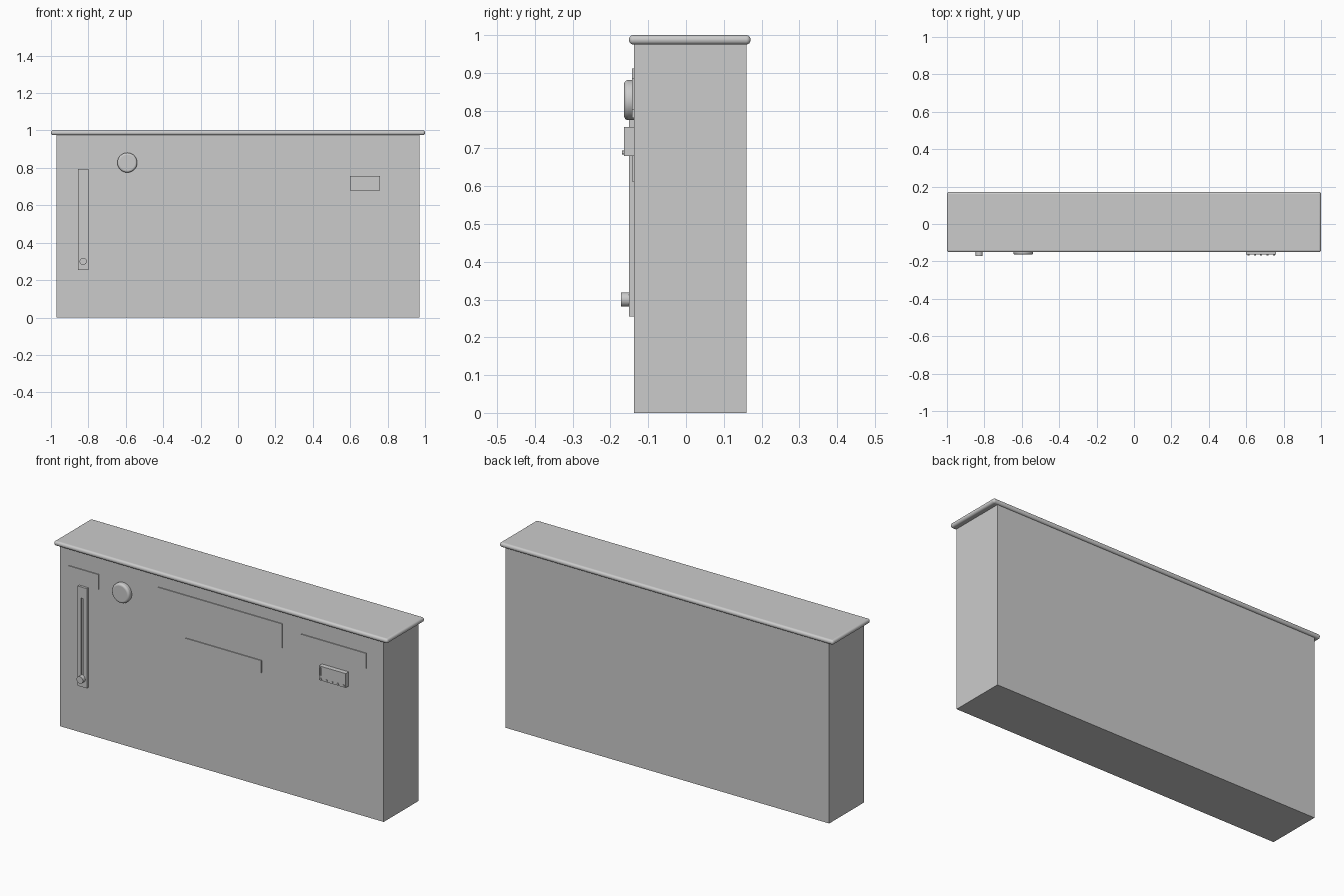
import bpy
import math

if "Cube" in bpy.data.objects:
    bpy.data.objects.remove(bpy.data.objects["Cube"])


def box(name, x, y, z, bevel=0, segments=4):
    """Box from (min, max) ranges, with optional rounded edges."""
    c = [(r[0] + r[1]) / 2 for r in (x, y, z)]
    bpy.ops.mesh.primitive_cube_add(size=1, location=c)
    ob = bpy.context.object
    ob.name = name
    ob.scale = [r[1] - r[0] for r in (x, y, z)]
    bpy.ops.object.transform_apply(location=False, rotation=False, scale=True)
    if bevel:
        round_edges(ob, bevel, segments)
    return ob


def round_edges(ob, width, segments):
    m = ob.modifiers.new("round", 'BEVEL')
    m.width = width
    m.segments = segments
    m.limit_method = 'ANGLE'
    m.angle_limit = math.radians(40)
    bpy.ops.object.shade_smooth_by_angle(angle=math.radians(40))


def disc(name, x, z, radius, y0, y1, sides=32):
    """Cylinder whose axis points to the front."""
    bpy.ops.mesh.primitive_cylinder_add(
        vertices=sides, radius=radius, depth=y1 - y0,
        location=(x, (y0 + y1) / 2, z), rotation=(math.pi / 2, 0, 0))
    ob = bpy.context.object
    ob.name = name
    bpy.ops.object.shade_smooth_by_angle(angle=math.radians(40))
    return ob


def cut(target, x, y, z):
    """Cut a rectangular recess."""
    cutter = box(target.name + "_cutter", x, y, z)
    cutter.hide_render = True
    cutter.hide_viewport = True
    m = target.modifiers.new("recess", 'BOOLEAN')
    m.operation = 'DIFFERENCE'
    m.solver = 'EXACT'
    m.object = cutter


FRONT = -0.138   # front face of the body
BURY = -0.13     # fittings sink slightly into the body

# Body and rounded top slab
box("body", (-0.97, 0.97), (FRONT, 0.16), (0, 0.985))
box("top_slab", (-1, 1), (-0.151, 0.171), (0.975, 1), bevel=0.0118, segments=6)

# Thin raised plates on the front
plates = [(-0.92, -0.735, 0.805, 0.885), (-0.382, 0.364, 0.78, 0.912),
          (-0.215, 0.239, 0.613, 0.68), (0.478, 0.866, 0.803, 0.887)]
for i, (x0, x1, z0, z1) in enumerate(plates):
    box(f"front_plate_{i + 1}", (x0, x1), (-0.143, BURY), (z0, z1))

# Slider: slotted panel with a round knob
panel = box("slider_panel", (-0.855, -0.80), (-0.151, BURY), (0.255, 0.795))
cut(panel, (-0.834, -0.822), (-0.17, -0.144), (0.28, 0.735))
disc("slider_knob", -0.828, 0.30, 0.019, -0.172, -0.142)

# Round dial
dial = disc("round_dial", -0.592, 0.828, 0.053, -0.164, BURY, sides=48)
round_edges(dial, 0.011, 5)

# Display unit with a slit and a row of buttons
unit = box("display_unit", (0.60, 0.76), (-0.164, BURY), (0.68, 0.757))
cut(unit, (0.606, 0.612), (-0.18, -0.158), (0.705, 0.75))
for i in range(5):
    disc(f"display_button_{i + 1}", 0.612 + 0.034 * i, 0.689, 0.005,
         -0.169, -0.16, sides=16)
